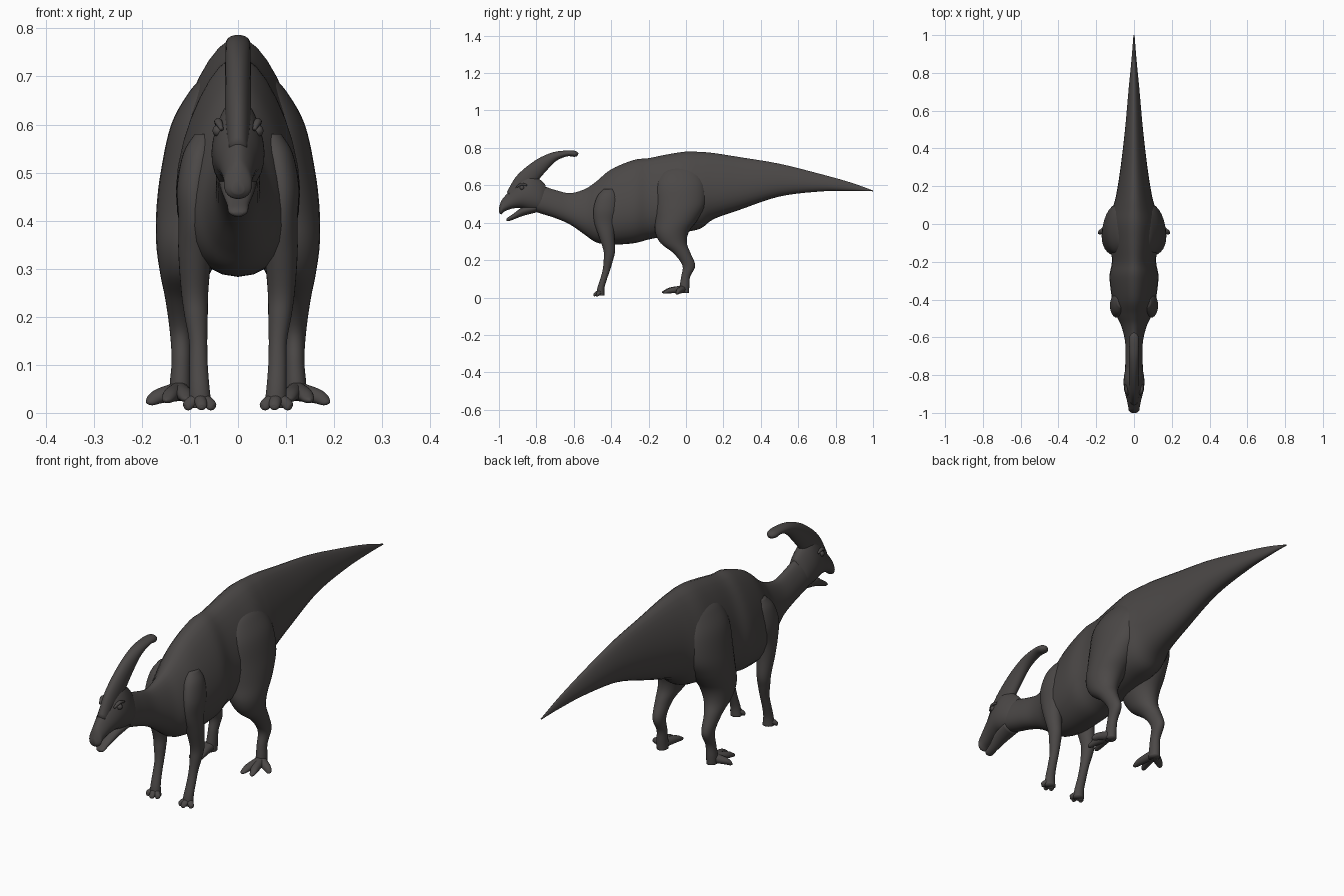
import bpy
import bmesh
from math import cos, sin, tau
from mathutils import Vector

default_cube = bpy.data.objects.get("Cube")
if default_cube:
    bpy.data.objects.remove(default_cube, do_unlink=True)

# Single dull skin colour
skin = bpy.data.materials.new("dark grey brown skin")
skin.use_nodes = True
skin_colour = (0.07, 0.064, 0.062, 1)
skin.diffuse_color = skin_colour
skin.node_tree.nodes["Principled BSDF"].inputs["Base Color"].default_value = skin_colour

FORWARD = Vector((0, -1, 0))
DOWN = Vector((0, 0, -1))
SIDES = 28


def finish(name, bm, mirrored):
    """Turn a bmesh into a smooth, coloured object, optionally mirrored across x."""
    bmesh.ops.recalc_face_normals(bm, faces=bm.faces)
    for face in bm.faces:
        face.smooth = True
    mesh = bpy.data.meshes.new(name)
    bm.to_mesh(mesh)
    bm.free()
    mesh.materials.append(skin)
    part = bpy.data.objects.new(name, mesh)
    bpy.context.collection.objects.link(part)
    if mirrored:
        modifier = part.modifiers.new("mirror", 'MIRROR')
        modifier.use_axis = (True, False, False)
        modifier.use_mirror_merge = False
    return part


def spline(stations, steps=5):
    """Pass a smooth curve through the stations, radii included."""
    points = [Vector(station) for station in stations]
    padded = [points[0]] + points + [points[-1]]
    result = []
    for before, start, end, after in zip(padded, padded[1:], padded[2:], padded[3:]):
        leave, arrive = (end - before) / 2, (after - start) / 2
        for step in range(steps):
            t = step / steps
            blend = t * t * (3 - 2 * t)
            result.append(start * (1 - blend) + end * blend
                          + leave * (t * (1 - t) ** 2) - arrive * (t * t * (1 - t)))
    return result + [points[-1]]


def loft(name, stations, normal=None, egg=0, mirrored=False):
    """Skin rings given as (x, y, z, side radius, other radius)."""
    path = spline(stations)
    centres = [Vector(p[:3]) for p in path]
    bm = bmesh.new()
    rings = []
    last = len(path) - 1
    for i, station in enumerate(path):
        along = normal or (centres[min(i + 1, last)] - centres[max(i - 1, 0)]).normalized()
        side = Vector((1, 0, 0))
        side = (side - along * side.dot(along)).normalized()
        up = along.cross(side)
        wide, tall = max(station[3], 0.001), max(station[4], 0.001)
        ring = []
        for k in range(SIDES):
            c, s = cos(tau * k / SIDES), sin(tau * k / SIDES)
            offset = side * (wide * c * (1 - egg * s)) + up * (tall * s)
            ring.append(bm.verts.new(centres[i] + offset))
        rings.append(ring)
    for ring, following in zip(rings, rings[1:]):
        for k in range(SIDES):
            n = (k + 1) % SIDES
            bm.faces.new((ring[k], ring[n], following[n], following[k]))
    bm.faces.new(rings[0])
    bm.faces.new(rings[-1])
    return finish(name, bm, mirrored)


def profile_loft(name, profile, egg):
    """Skin upright rings given as (y, top, bottom, half width)."""
    stations = [(0, y, (top + low) / 2, wide, (top - low) / 2)
                for y, top, low, wide in profile]
    return loft(name, stations, FORWARD, egg)


def toes(name, root, tips, thick, thin):
    """Fan tapered toes with a knuckle from one root."""
    start = Vector(root)
    for number, tip in enumerate(tips):
        end = Vector(tip)
        knuckle = start.lerp(end, 0.6) + Vector((0, 0, thin / 2))
        near_tip = start.lerp(end, 0.9)
        stations = [(*start, thick, thick), (*knuckle, thick * 0.85, thick * 0.75),
                    (*near_tip, thin * 1.4, thin), (*end, thin / 3, thin / 3)]
        loft(f"{name}_{number + 1}", stations, mirrored=True)


# Tail, torso and neck in one skin
profile_loft("body", [
    (1, .572, .568, .003), (.88, .615, .57, .012), (.72, .66, .567, .027),
    (.5, .715, .54, .046), (.29, .75, .47, .07), (.15, .772, .42, .092),
    (.08, .778, .37, .11), (0, .78, .35, .125), (-.1, .765, .33, .12),
    (-.2, .745, .31, .113), (-.28, .735, .29, .125), (-.4, .685, .283, .112),
    (-.48, .62, .295, .092), (-.54, .58, .335, .065), (-.62, .558, .39, .046),
    (-.7, .575, .425, .044), (-.78, .6, .45, .045), (-.84, .6, .47, .04),
], egg=.28)

# Skull with downturned beak
profile_loft("skull", [
    (-.75, .6, .47, .03), (-.78, .63, .46, .046), (-.83, .66, .465, .053),
    (-.88, .64, .478, .049), (-.93, .585, .475, .037), (-.97, .54, .46, .029),
    (-.988, .515, .445, .027), (-1, .48, .455, .012),
], egg=.3)

# Open lower jaw
profile_loft("lower_jaw", [
    (-.8, .5, .455, .04), (-.87, .485, .437, .034),
    (-.92, .45, .418, .023), (-.95, .43, .408, .02), (-.96, .42, .411, .01),
], egg=-.1)

# Backswept hollow-style crest running up from the snout
loft("crest", [(0, *station) for station in [
    (-.94, .545, .02, .025), (-.87, .615, .027, .05), (-.785, .697, .027, .042),
    (-.71, .75, .026, .026), (-.64, .77, .025, .016),
    (-.595, .768, .023, .016), (-.578, .763, .01, .008),
]])

# Eyes and the brow ridge above each
bm = bmesh.new()
bmesh.ops.create_uvsphere(bm, u_segments=16, v_segments=10, radius=.012)
bmesh.ops.translate(bm, verts=bm.verts, vec=(.041, -.877, .587))
finish("eye", bm, True)
loft("brow_ridge", [
    (.034, -.905, .59, .004, .004), (.041, -.88, .606, .008, .007),
    (.044, -.85, .6, .004, .004),
], mirrored=True)

# Hind legs, from broad hip muscle to ankle
loft("hind_leg", [
    (.05, -.02, .7, .02, .05), (.06, -.03, .67, .04, .1),
    (.075, -.03, .6, .064, .133), (.085, -.03, .5, .076, .135),
    (.09, -.05, .42, .08, .115), (.1, -.075, .35, .07, .09),
    (.11, -.065, .29, .052, .07), (.118, -.02, .235, .033, .045),
    (.118, .015, .17, .024, .034), (.118, -.002, .11, .02, .024),
    (.12, -.008, .06, .022, .026), (.12, -.01, .025, .022, .026),
], DOWN, mirrored=True)
toes("hind_toe", (.122, -.015, .045),
     [(.105, -.128, .028), (.15, -.122, .026), (.19, -.05, .022)], .02, .008)

# Forelegs, from shoulder to wrist
loft("foreleg", [
    (.07, -.41, .58, .02, .03), (.08, -.42, .54, .034, .055),
    (.09, -.43, .47, .037, .065), (.09, -.435, .4, .034, .055),
    (.09, -.425, .33, .034, .042), (.09, -.41, .25, .028, .031),
    (.087, -.415, .2, .024, .025), (.083, -.425, .15, .019, .02),
    (.082, -.44, .1, .019, .018), (.08, -.455, .05, .021, .019),
    (.078, -.458, .01, .024, .022),
], DOWN, mirrored=True)
toes("fore_toe", (.08, -.455, .03),
     [(.05, -.48, .01), (.075, -.494, .01), (.11, -.476, .01)], .015, .007)
